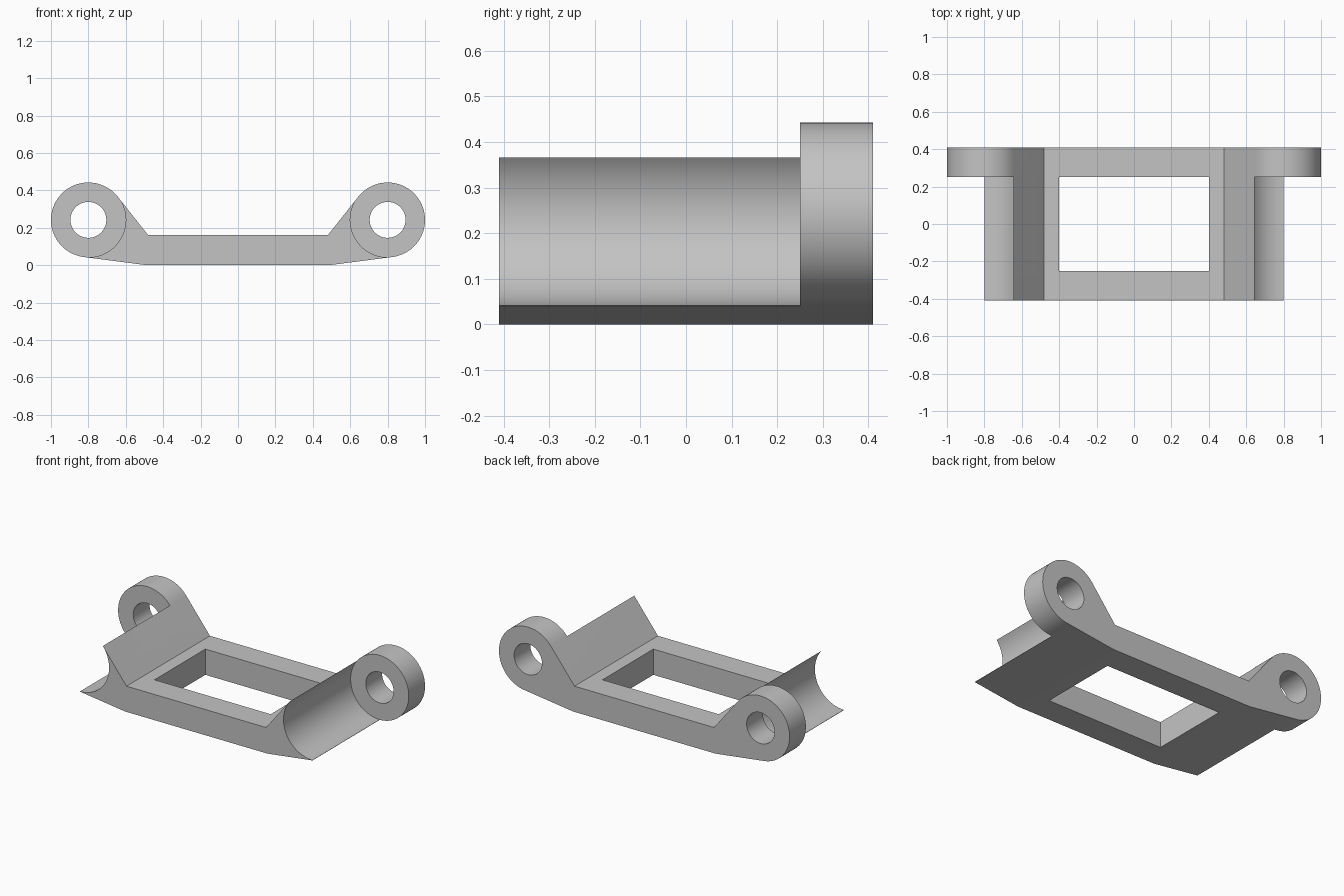
import bpy, bmesh
from math import radians, cos, sin, acos, atan2, hypot
from mathutils import Matrix

cube = bpy.data.objects.get("Cube")
if cube:
    bpy.data.objects.remove(cube, do_unlink=True)

DEPTH, STEP = 0.41, 0.25           # half depth, front of the rear flange
PIN_X, PIN_Z = 0.8, 0.242          # eye centre
EYE_R, BORE_R = 0.2, 0.096
TOP, BOTTOM = (0.48, 0.16), (0.49, 0.0)

grey = bpy.data.materials.new("plain grey")
grey.use_nodes = True
grey.diffuse_color = (0.55, 0.55, 0.55, 1)
grey.node_tree.nodes["Principled BSDF"].inputs["Base Color"].default_value = grey.diffuse_color


def tangent_angle(point, side):
    """Angle on the eye circle where the line from point touches it."""
    dx, dz = point[0] - PIN_X, point[1] - PIN_Z
    return atan2(dz, dx) + side * acos(EYE_R / hypot(dx, dz))


def arc(start, end, steps):
    angles = [start + (end - start) * i / steps for i in range(steps + 1)]
    return [(PIN_X + EYE_R * cos(a), PIN_Z + EYE_R * sin(a)) for a in angles]


def prism(name, half, y0, y1):
    """Mirror a right-hand outline (bottom to top) and extrude it along y."""
    outline = half + [(-x, z) for x, z in reversed(half)]
    bm = bmesh.new()
    face = bm.faces.new([bm.verts.new((x, y0, z)) for x, z in outline])
    new = bmesh.ops.extrude_face_region(bm, geom=[face])["geom"]
    bmesh.ops.translate(bm, vec=(0, y1 - y0, 0),
                        verts=[v for v in new if isinstance(v, bmesh.types.BMVert)])
    return finish(name, bm)


def finish(name, bm):
    bmesh.ops.recalc_face_normals(bm, faces=bm.faces)
    mesh = bpy.data.meshes.new(name)
    bm.to_mesh(mesh)
    bm.free()
    mesh.materials.append(grey)
    obj = bpy.data.objects.new(name, mesh)
    bpy.context.collection.objects.link(obj)
    return obj


def boolean(target, tool, operation):
    """Apply a boolean and remove its tool."""
    mod = target.modifiers.new(operation, 'BOOLEAN')
    mod.operation, mod.solver, mod.object = operation, 'EXACT', tool
    bpy.context.view_layer.objects.active = target
    bpy.ops.object.modifier_apply(modifier=mod.name)
    bpy.data.objects.remove(tool, do_unlink=True)


low = tangent_angle(BOTTOM, 1)
high = tangent_angle(TOP, -1)
turn = radians(360)
low, high = low % turn, high % turn

# Rear flange: bar with a round eye at each end
flange = prism("bracket", [BOTTOM] + arc(low, high + turn, 48) + [TOP], STEP, DEPTH)

# Front body: bar ending in two concave cradles
tip_z = (PIN_X - BOTTOM[0]) * -cos(low) / sin(low)
body = prism("body", [BOTTOM, (PIN_X, tip_z)] + arc(radians(270), high, 32) + [TOP],
             -DEPTH, STEP)

# Rectangular window, open at the back where the flange closes it
bm = bmesh.new()
bmesh.ops.create_cube(bm, size=1, matrix=Matrix.Translation((0, 0.05, 0.1))
                      @ Matrix.Diagonal((0.8, 0.6, 0.5, 1)))
boolean(body, finish("window_cutter", bm), 'DIFFERENCE')

# Bores through both eyes
for side in (-1, 1):
    bm = bmesh.new()
    bmesh.ops.create_cone(bm, cap_ends=True, segments=48, radius1=BORE_R,
                          radius2=BORE_R, depth=0.5,
                          matrix=Matrix.Translation((side * PIN_X, 0.33, PIN_Z))
                          @ Matrix.Rotation(radians(90), 4, 'X'))
    boolean(flange, finish("bore_cutter", bm), 'DIFFERENCE')

# Merge into one solid and dissolve the seams on flat faces
boolean(flange, body, 'UNION')
bm = bmesh.new()
bm.from_mesh(flange.data)
bmesh.ops.remove_doubles(bm, verts=bm.verts, dist=0.0001)
bmesh.ops.dissolve_limit(bm, angle_limit=radians(0.5), verts=bm.verts, edges=bm.edges)
bm.to_mesh(flange.data)
bm.free()

bpy.ops.object.select_all(action='DESELECT')
flange.select_set(True)
bpy.context.view_layer.objects.active = flange
bpy.ops.object.shade_smooth_by_angle(angle=radians(30))
